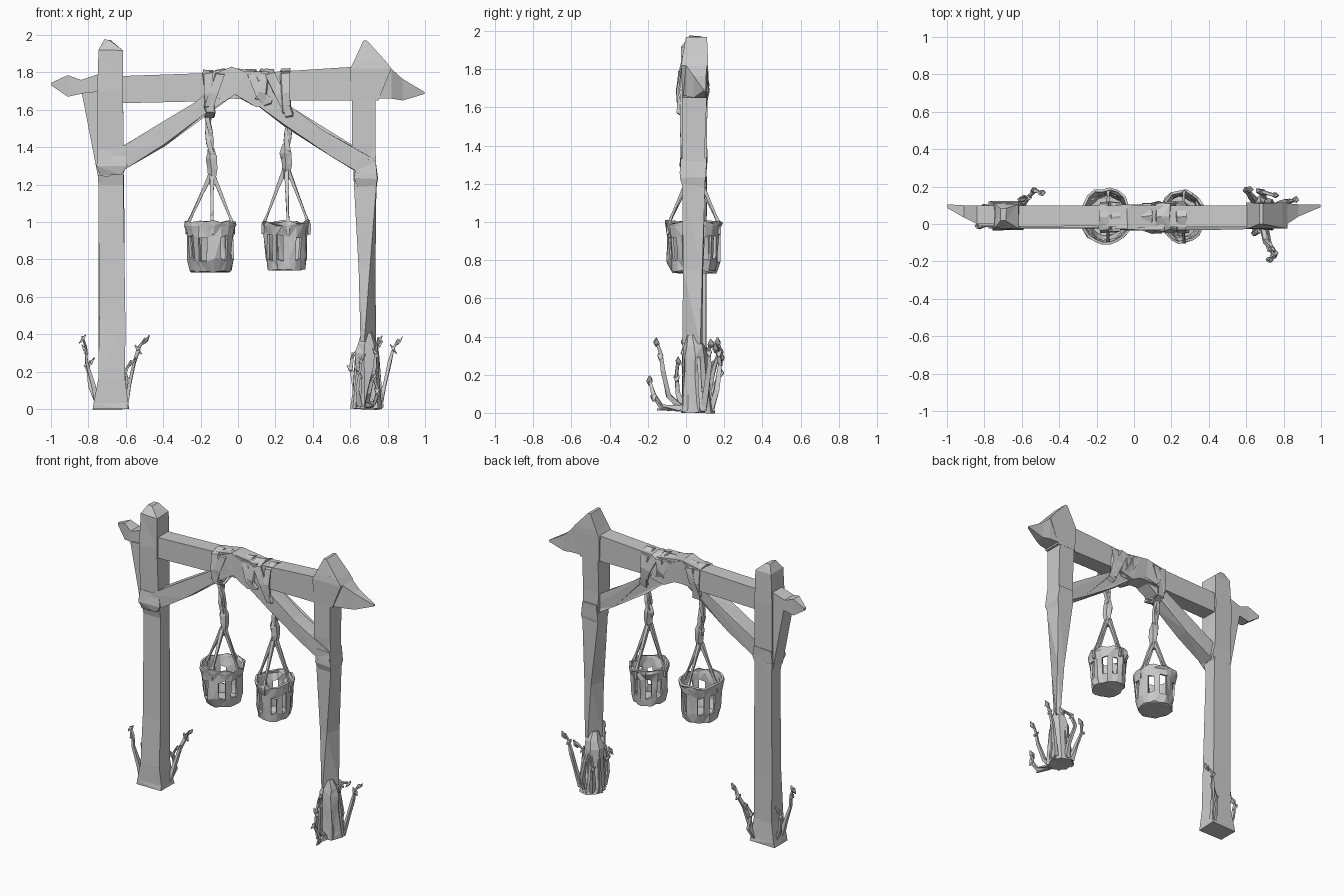
import bpy, bmesh, math, random
from mathutils import Vector

random.seed(4)


def finish(name, bm):
    """Triangulate, fix normals and link the mesh as an object."""
    bmesh.ops.triangulate(bm, faces=bm.faces[:])
    bmesh.ops.recalc_face_normals(bm, faces=bm.faces[:])
    me = bpy.data.meshes.new(name)
    bm.to_mesh(me)
    bm.free()
    ob = bpy.data.objects.new(name, me)
    bpy.context.collection.objects.link(ob)
    return ob


def loft(name, rings, closed=False, jitter=0.0):
    """Skin a list of equal-sized point rings into a flat-shaded solid."""
    bm = bmesh.new()
    j = lambda: random.uniform(-jitter, jitter)
    vr = [[bm.verts.new((p[0] + j(), p[1] + j(), p[2] + j())) for p in r] for r in rings]
    n = len(vr[0])
    for a, b in list(zip(vr, vr[1:])) + ([(vr[-1], vr[0])] if closed else []):
        for i in range(n):
            bm.faces.new((a[i], a[(i + 1) % n], b[(i + 1) % n], b[i]))
    if not closed:
        bm.faces.new(vr[0])
        bm.faces.new(vr[-1])
    return finish(name, bm)


def post(name, sections, jitter=0.0):
    """Vertical timber: sections are (z, x0, x1, y0, y1)."""
    return loft(name, [[(x0, y0, z), (x1, y0, z), (x1, y1, z), (x0, y1, z)]
                       for z, x0, x1, y0, y1 in sections], jitter=jitter)


def beam(name, sections, jitter=0.0):
    """Horizontal timber: sections are (x, y0, y1, z0, z1)."""
    return loft(name, [[(x, y0, z0), (x, y1, z0), (x, y1, z1), (x, y0, z1)]
                       for x, y0, y1, z0, z1 in sections], jitter=jitter)


def prism(name, profile, y0, y1, jitter=0.0):
    """Front (x, z) profile given depth."""
    return loft(name, [[(x, y, z) for x, z in profile] for y in (y0, y1)], jitter=jitter)


def tube(name, pts, radii, sides=4, ref=(0, 1, 0), closed=False, flat=1.0, jitter=0.0):
    """Faceted tube along a path with a radius per point."""
    pts, rings = [Vector(p) for p in pts], []
    n = len(pts)
    for i, p in enumerate(pts):
        a = pts[(i - 1) % n] if closed else pts[max(i - 1, 0)]
        b = pts[(i + 1) % n] if closed else pts[min(i + 1, n - 1)]
        d = (b - a).normalized()
        u = d.cross(Vector(ref)).normalized()
        v = d.cross(u)
        r = radii[i] if isinstance(radii, (list, tuple)) else radii
        rings.append([p + u * r * flat * math.cos(t) + v * r * math.sin(t)
                      for t in [math.tau * (k + .5) / sides for k in range(sides)]])
    return loft(name, rings, closed, jitter)


# Left post with pointed cap
post("left_post", [(0, -.775, -.585, -.02, .12), (.03, -.77, -.59, -.02, .12),
                   (.16, -.75, -.605, -.018, .11), (.48, -.745, -.605, -.005, .105),
                   (1.2, -.743, -.613, .012, .108), (1.33, -.75, -.61, -.02, .11),
                   (1.7, -.75, -.617, -.03, .11), (1.92, -.745, -.617, -.025, .11),
                   (1.975, -.71, -.685, .02, .085)], .004)
prism("left_gusset", [(-.835, 1.69), (-.74, 1.70), (-.64, 1.38), (-.69, 1.24), (-.75, 1.25)], -.01, .1)

# Right post, twisting thin toward the stump, with a big wedge head
loft("right_post", [
    [(.655, -.005, .36), (.675, -.02, .36), (.738, .075, .36), (.71, .085, .36)],
    [(.645, -.005, .75), (.705, -.015, .75), (.735, .085, .75), (.68, .09, .75)],
    [(.62, -.01, 1.2), (.74, -.02, 1.2), (.74, .1, 1.2), (.62, .1, 1.2)],
    [(.61, -.02, 1.42), (.735, -.02, 1.42), (.735, .1, 1.42), (.615, .1, 1.42)],
    [(.61, -.02, 1.68), (.735, -.02, 1.68), (.735, .11, 1.68), (.61, .11, 1.68)]])
post("right_post_head", [(1.65, .605, .75, -.02, .11), (1.82, .60, .82, -.025, .115),
                         (1.86, .62, .79, -.02, .115), (1.97, .67, .69, .0, .11)])

# Cross beam and its splintered ends
beam("cross_beam", [(-.64, -.015, .1, 1.635, 1.78), (-.2, -.01, .1, 1.645, 1.795),
                    (-.03, -.02, .1, 1.66, 1.825), (.15, -.015, .1, 1.65, 1.80),
                    (.62, -.015, .1, 1.65, 1.83)])
beam("left_beam_end", [(-.72, 0, .1, 1.66, 1.80), (-.84, .0, .1, 1.685, 1.76),
                       (-.91, .035, .1, 1.67, 1.785), (-.998, .085, .105, 1.73, 1.745)])
beam("right_beam_end", [(.73, -.02, .11, 1.66, 1.87), (.82, .0, .11, 1.66, 1.82),
                        (.88, .04, .105, 1.65, 1.765), (.998, .09, .105, 1.685, 1.695)])

# Diagonal braces and the lashed joint in the middle
prism("left_brace", [(-.70, 1.27), (-.61, 1.28), (-.39, 1.41), (-.18, 1.57), (.0, 1.69), (.02, 1.78),
                     (-.1, 1.76), (-.22, 1.64), (-.44, 1.515), (-.69, 1.36)], -.025, .085, .006)
prism("right_brace", [(.0, 1.70), (.26, 1.51), (.50, 1.35), (.63, 1.27), (.74, 1.26),
                      (.72, 1.34), (.45, 1.49), (.22, 1.66), (.08, 1.79)], -.03, .08, .006)
prism("brace_joint", [(-.14, 1.65), (-.02, 1.68), (.1, 1.62), (.2, 1.64), (.16, 1.80),
                      (.04, 1.80), (-.04, 1.825), (-.12, 1.79)], -.03, .105, .006)
post("left_joint_collar", [(1.25, -.735, -.62, -.02, .1), (1.3, -.755, -.59, -.03, .112),
                           (1.38, -.745, -.605, -.025, .11)], .006)
post("right_joint_collar", [(1.14, .66, .735, 0, .09), (1.23, .62, .748, -.03, .105),
                            (1.33, .63, .74, -.03, .105)], .006)

# Flat rope lashings around beam and braces: (top x, bottom x, bottom z)
for top, low, zb in [(-.16, -.15, 1.56), (-.10, -.16, 1.59), (.07, .16, 1.61), (.14, .12, 1.63),
                     (.17, .275, 1.54), (.25, .26, 1.56)]:
    m = (top + low) / 2
    tube("rope_lashing", [(top, -.03, 1.79), (m, -.042, 1.69), (low, -.035, zb + .03),
                          (low, .03, zb), (low, .095, zb + .03), (m, .112, 1.7),
                          (top, .105, 1.79), (top, .04, 1.81)],
         .034, ref=(1, 0, 0), closed=True, flat=.3, jitter=.006)


def basket(cx, cy, rope_top, knot):
    """Slatted bucket hung from a twisted rope and four straps."""
    seg = 20
    bm = bmesh.new()
    rows = []
    for z, r, wob in [(1.0, .127, .01), (.98, .124, 0), (.925, .115, .012), (.80, .11, .012), (.745, .1, .005)]:
        row = []
        for i in range(seg):
            a = math.tau * (i + .5) / seg
            s = r + random.uniform(-.009, .007)
            row.append(bm.verts.new((cx + math.cos(a) * s, cy + math.sin(a) * s * 1.12,
                                     z + random.uniform(-wob, wob))))
        rows.append(row)
    for k in range(4):
        for i in range(seg):
            if k == 2 and i % 5 in (1, 3):      # gaps between slats
                continue
            n = (i + 1) % seg
            bm.faces.new((rows[k][i], rows[k + 1][i], rows[k + 1][n], rows[k][n]))
    bm.faces.new(rows[-1][::-1])
    mod = finish("basket", bm).modifiers.new("thickness", 'SOLIDIFY')
    mod.thickness = .014
    mod.offset = -1

    # Hanging rope, knot and straps
    kx, kz = knot
    for s in (0, math.pi):
        pts = []
        for i in range(6):
            t, a = i / 5, s + i * 1.3
            pts.append((rope_top[0] + (kx - rope_top[0]) * t + .01 * math.cos(a),
                        cy + .01 * math.sin(a), rope_top[1] + (kz - rope_top[1]) * t))
        tube("hanging_rope", pts, .018, jitter=.003)
    tube("rope_knot", [(kx, cy, kz + .08), (kx, cy, kz + .03), (kx + .006, cy, kz - .03),
                       (kx, cy, kz - .11)], [.018, .034, .03, .019], 5, jitter=.003)
    for dx, dy in ((-.123, 0), (.123, 0), (.01, -.135), (.01, .135)):
        top = Vector((kx + dx * .06, cy + dy * .06, kz - .06))
        end = Vector((cx + dx, cy + dy, .985))
        tube("basket_strap", [top, top.lerp(end, .35), top.lerp(end, .8), end, end - Vector((0, 0, .05))],
             [.017, .013, .008, .014, .01], ref=(0, 1, 0) if dx * dx > dy * dy else (1, 0, 0), jitter=.002)


basket(-.148, .04, (-.165, 1.60), (-.14, 1.31))
basket(.258, .04, (.275, 1.58), (.258, 1.34))

# Stump at the foot of the right post
rings = []
for z, cx, cy, rx, ry in [(0, .69, .065, .083, .09), (.05, .688, .06, .075, .08), (.2, .69, .05, .066, .07),
                          (.3, .688, .045, .066, .066), (.35, .69, .045, .055, .056), (.41, .69, .035, .03, .03)]:
    rings.append([(cx + rx * math.cos(k * math.tau / 7), cy + ry * math.sin(k * math.tau / 7), z)
                  for k in range(7)])
loft("right_stump", rings, jitter=.004)
for k in range(5):                          # bark strips
    a = k * math.tau / 5 + .3
    c, s = math.cos(a), math.sin(a)
    tube("stump_bark", [(.69 + .078 * c, .06 + .08 * s, .005), (.69 + .066 * c, .052 + .066 * s, .12),
                        (.69 + .062 * c, .048 + .064 * s, random.uniform(.2, .32))],
         [.018, .016, .004], 4, jitter=.004)

# Shoots growing around both feet, each with leaves near the tip
shoots = [
    [(-.75, .01, .02), (-.775, .0, .13), (-.81, -.01, .25), (-.815, -.01, .33), (-.835, -.01, .385)],
    [(-.75, .06, .02), (-.79, .08, .12), (-.80, .09, .22), (-.79, .09, .26)],
    [(-.60, .09, .02), (-.58, .12, .13), (-.555, .15, .25), (-.53, .18, .33), (-.495, .165, .38)],
    [(-.61, .1, .02), (-.59, .14, .1), (-.60, .13, .2), (-.57, .14, .26)],
    [(.65, .12, .02), (.625, .15, .12), (.605, .18, .22), (.615, .185, .30)],
    [(.70, .13, .02), (.70, .16, .12), (.66, .18, .25), (.69, .17, .33), (.75, .155, .35)],
    [(.76, .09, .02), (.785, .11, .14), (.81, .12, .25), (.835, .12, .33), (.86, .13, .375)],
    [(.69, -.02, .02), (.70, -.09, .09), (.73, -.12, .22), (.74, -.135, .31), (.75, -.155, .38)],
    [(.70, -.03, .02), (.73, -.13, .03), (.75, -.17, .1), (.72, -.19, .18)],
    [(.65, -.01, .02), (.64, -.04, .1), (.65, -.05, .2), (.66, -.04, .28)],
]
for p in shoots:
    n = len(p)
    tube("shoot", p, [.022 - .014 * i / (n - 1) for i in range(n)], 4, flat=.8, jitter=.004)
    for (x, y, z), sx in ((p[-1], 1), (p[-2], -1)):
        tube("shoot_leaf", [(x - .014 * sx, y, z - .035), (x + .004 * sx, y, z - .012), (x + .022 * sx, y, z + .014)],
             [.006, .022, .003], 4, flat=.5, jitter=.003)

# Root reaching forward from the stump
tube("front_root", [(.69, .0, .02), (.70, -.07, .022), (.72, -.15, .018)], [.022, .017, .006], 4, ref=(1, 0, 0))
